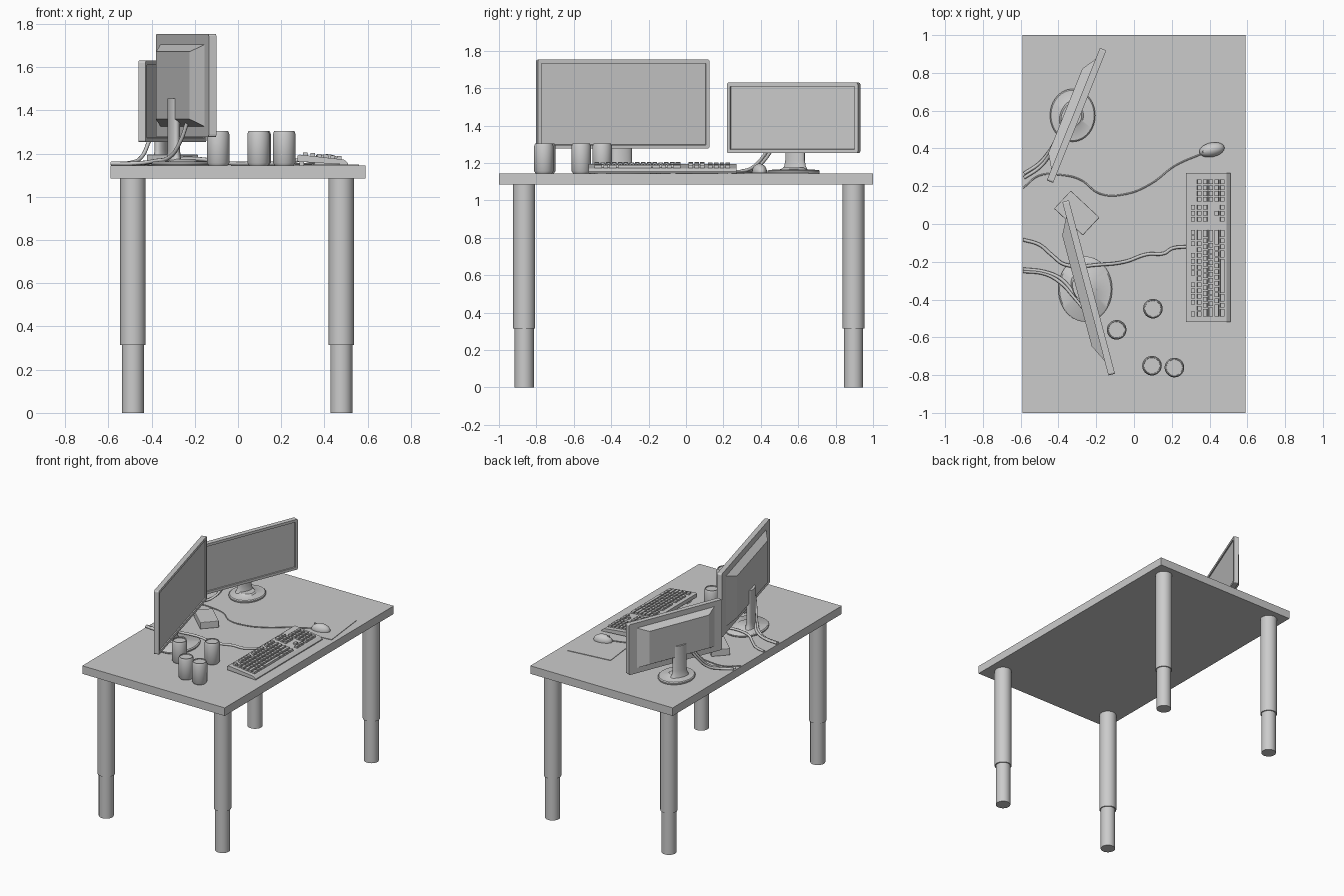
import bpy, bmesh, math
from mathutils import Matrix, Vector

cube = bpy.data.objects.get("Cube")
if cube:
    bpy.data.objects.remove(cube, do_unlink=True)

grey = bpy.data.materials.new("plain grey")
grey.use_nodes = True
COLOUR = (0.6, 0.6, 0.6, 1)
grey.diffuse_color = COLOUR
grey.node_tree.nodes["Principled BSDF"].inputs["Base Color"].default_value = COLOUR
TOP = 1.145  # height of the desk surface


def finish(name, bm, loc=(0, 0, 0), turn=0, smooth=False, bevel=0):
    bmesh.ops.recalc_face_normals(bm, faces=bm.faces)
    mesh = bpy.data.meshes.new(name)
    bm.to_mesh(mesh)
    bm.free()
    obj = bpy.data.objects.new(name, mesh)
    bpy.context.collection.objects.link(obj)
    obj.location = loc
    obj.rotation_euler.z = math.radians(turn)
    mesh.materials.append(grey)
    if bevel:
        mod = obj.modifiers.new("soft edges", 'BEVEL')
        mod.width, mod.segments = bevel, 2
    if smooth:
        bpy.ops.object.select_all(action='DESELECT')
        obj.select_set(True)
        bpy.context.view_layer.objects.active = obj
        bpy.ops.object.shade_smooth_by_angle(angle=math.radians(35))
    return obj


def add_box(bm, centre, size):
    m = Matrix.Translation(centre) @ Matrix.Diagonal((*size, 1))
    return bmesh.ops.create_cube(bm, size=1, matrix=m)


def box(name, centre, size, turn=0, bevel=0):
    bm = bmesh.new()
    add_box(bm, (0, 0, 0), size)
    return finish(name, bm, centre, turn, bevel=bevel)


def lathe(name, profile, loc, turn=0, sx=1, sy=1, sides=32):
    """Rings of (radius, height), capped at both ends."""
    bm = bmesh.new()
    rings = [[bm.verts.new((r * sx * math.cos(a), r * sy * math.sin(a), z))
              for a in (math.tau * i / sides for i in range(sides))] for r, z in profile]
    for low, high in zip(rings, rings[1:]):
        for i in range(sides):
            j = (i + 1) % sides
            bm.faces.new((low[i], low[j], high[j], high[i]))
    bm.faces.new(rings[0])
    bm.faces.new(rings[-1])
    return finish(name, bm, loc, turn, smooth=True)


def cable(name, points, radius):
    curve = bpy.data.curves.new(name, 'CURVE')
    curve.dimensions = '3D'
    curve.bevel_depth, curve.bevel_resolution = radius, 2
    curve.resolution_u = 6
    curve.use_fill_caps = True
    spline = curve.splines.new('BEZIER')
    spline.bezier_points.add(len(points) - 1)
    for bp, p in zip(spline.bezier_points, points):
        bp.co = p
        bp.handle_left_type = bp.handle_right_type = 'AUTO'
    curve.materials.append(grey)
    obj = bpy.data.objects.new(name, curve)
    bpy.context.collection.objects.link(obj)


# Desk
box("desk_top", (0, 0, TOP - 0.03), (1.18, 2, 0.06))
for xn, x in (("right", -0.486), ("left", 0.478)):
    for yn, y in (("front", -0.865), ("back", 0.896)):
        lathe(f"{yn}_{xn}_leg", [(0.051, 0), (0.051, 0.315), (0.059, 0.315), (0.059, 1.09)], (x, y, 0))


# Monitors: local +x is the screen side
def monitor(name, centre, turn, width, low, high, base, base_r, post, post_top):
    height, mid = high - low, (high + low) / 2
    t = 0.036
    bm = bmesh.new()
    add_box(bm, (0, 0, 0), (t, width, height))
    upright = [e for e in bm.edges if abs(e.verts[0].co.y - e.verts[1].co.y) < 1e-5
               and abs(e.verts[0].co.z - e.verts[1].co.z) < 1e-5]
    bmesh.ops.bevel(bm, geom=upright, offset=0.01, segments=3, affect='EDGES', profile=0.5)
    front = max(bm.faces, key=lambda f: f.calc_center_median().x)
    bmesh.ops.inset_region(bm, faces=[front], thickness=0.02)
    bmesh.ops.inset_region(bm, faces=[front], thickness=0.004, depth=-0.008)
    finish(name + "_panel", bm, (*centre, mid), turn)
    # Tapered rear housing
    bm = bmesh.new()
    geo = add_box(bm, (-t / 2 - 0.022, 0, 0), (0.048, width * 0.84, height * 0.8))
    for v in geo["verts"]:
        if v.co.x < -t / 2 - 0.022:
            v.co.y *= 0.76
            v.co.z *= 0.82
    finish(name + "_housing", bm, (*centre, mid), turn)
    # Stand
    lathe(name + "_base", [(0.98, 0), (1, 0.004), (1, 0.012), (0.95, 0.018), (0.48, 0.022), (0.4, 0.03)],
          (*base, TOP), 0, base_r[0], base_r[1], 48)
    lathe(name + "_post", [(1.3, 0.02), (1.1, 0.04), (1, 0.07), (1, post_top - TOP)],
          (*post, TOP), turn, 0.026, 0.055)
    a = math.radians(turn)
    arm = Vector(post) + Vector((math.cos(a), math.sin(a))) * 0.03
    box(name + "_mount", (*arm, post_top - 0.05), (0.06, 0.07, 0.07), turn)


monitor("large_monitor", (-0.24, -0.338), 14.9, 0.95, 1.277, 1.753,
        (-0.258, -0.345), (0.143, 0.173), (-0.297, -0.343), 1.455)
monitor("small_monitor", (-0.304, 0.575), -21.9, 0.755, 1.253, 1.63,
        (-0.325, 0.575), (0.12, 0.14), (-0.355, 0.583), 1.4)

# Cans
for i, (x, y) in enumerate([(-0.092, -0.56), (0.1, -0.448), (0.095, -0.75), (0.214, -0.76)]):
    lathe(f"can_{i + 1}", [(0.044, 0), (0.052, 0.012), (0.052, 0.145), (0.046, 0.16), (0.043, 0.16),
                           (0.042, 0.153)], (x, y, TOP))

# Keyboard: wedge body along y
bm = bmesh.new()
side = [(0.275, 1.163), (0.275, 1.19), (0.285, 1.195), (0.49, 1.172), (0.51, 1.155), (0.51, 1.148)]
ends = [[bm.verts.new((x, y, z)) for x, z in side] for y in (-0.52, 0.27)]
for end in ends:
    bm.faces.new(end)
for i in range(len(side)):
    j = (i + 1) % len(side)
    bm.faces.new((ends[0][i], ends[0][j], ends[1][j], ends[1][i]))
finish("keyboard_body", bm)
for n, y in (("front", -0.45), ("back", 0.2)):
    box(f"keyboard_{n}_foot", (0.295, y, 1.157), (0.02, 0.05, 0.024))

# Keys
PITCH = 0.031
bm = bmesh.new()


def key(row, start, count=1):
    x = 0.312 if row < 0 else 0.346 + row * 0.0305
    z = 1.195 - (x - 0.285) * 0.112
    w = PITCH * count
    geo = add_box(bm, (x, start + w / 2, z + 0.005), (0.024, w - 0.007, 0.018))
    for v in geo["verts"]:
        if v.co.z > z:
            v.co.x += (x - v.co.x) * 0.15


MAIN, NAV, PAD = -0.492, 0.01, 0.115
for col in [0] + [c for c in range(2, 15) if c not in (6, 11)]:
    key(-1, MAIN + col * PITCH)
for row, (first, letters, last) in enumerate([(1, 12, 2), (1.5, 12, 1.5), (1.75, 11, 2.25), (2.25, 10, 2.75)]):
    key(row, MAIN, first)
    for c in range(letters):
        key(row, MAIN + (first + c) * PITCH)
    key(row, MAIN + (first + letters) * PITCH, last)
at = MAIN
for w in (1.5, 1, 1.5, 6, 1.5, 1, 1, 1.5):
    key(4, at, w)
    at += w * PITCH
for c in range(3):
    for row in (-1, 0, 1, 4):
        key(row, NAV + c * PITCH)
key(3, NAV + PITCH)
for row in range(5):
    for c in range(4):
        key(row, PAD + c * PITCH)
finish("keyboard_keys", bm)

# Mouse and mat
box("mouse_mat", (0.375, 0.465, TOP + 0.002), (0.333, 0.352, 0.004), 6.5)
bm = bmesh.new()
bmesh.ops.create_uvsphere(bm, u_segments=24, v_segments=16, radius=1)
bmesh.ops.bisect_plane(bm, geom=bm.verts[:] + bm.edges[:] + bm.faces[:], plane_co=(0, 0, -0.1),
                       plane_no=(0, 0, -1), clear_outer=True)
bmesh.ops.holes_fill(bm, edges=[e for e in bm.edges if e.is_boundary])
bmesh.ops.scale(bm, vec=(0.068, 0.038, 0.044), verts=bm.verts)
finish("mouse", bm, (0.412, 0.393, TOP + 0.008), 12, smooth=True)
box("mouse_wheel", (0.372, 0.385, TOP + 0.043), (0.02, 0.008, 0.012), 12)

# Small adapter box
box("adapter_box", (-0.303, 0.058, TOP + 0.025), (0.208, 0.13, 0.05), -43, bevel=0.004)

# Cables
cable("keyboard_cable", [(0.28, -0.12, 1.17), (0.2, -0.13, 1.155), (0.16, -0.155, 1.154), (0.07, -0.16, 1.154),
                         (-0.05, -0.2, 1.156), (-0.18, -0.215, 1.175), (-0.365, -0.215, 1.168),
                         (-0.44, -0.16, 1.154), (-0.5, -0.11, 1.154), (-0.587, -0.083, 1.154)], 0.009)
cable("mouse_cable", [(0.355, 0.37, 1.155), (0.22, 0.31, 1.15), (0.085, 0.21, 1.15), (-0.05, 0.157, 1.15),
                      (-0.18, 0.16, 1.15), (-0.285, 0.235, 1.15), (-0.39, 0.26, 1.15),
                      (-0.5, 0.257, 1.15), (-0.588, 0.19, 1.15)], 0.004)
for name, d in (("power", 0), ("video", 0.022)):
    cable(f"large_monitor_{name}_cable", [(-0.235, -0.48 + d, 1.345), (-0.265, -0.45 + d, 1.26),
          (-0.315, -0.39 + d, 1.185), (-0.39, -0.31 + d, 1.165), (-0.47, -0.265 + d / 2, 1.155),
          (-0.588, -0.25 + d / 2, 1.154)], 0.009)
    cable(f"small_monitor_{name}_cable", [(-0.375, 0.47 + d, 1.34), (-0.41, 0.43 + d, 1.26),
          (-0.45, 0.36 + d, 1.18), (-0.5, 0.3 + d, 1.157), (-0.582, 0.245 + d, 1.154)], 0.009)
